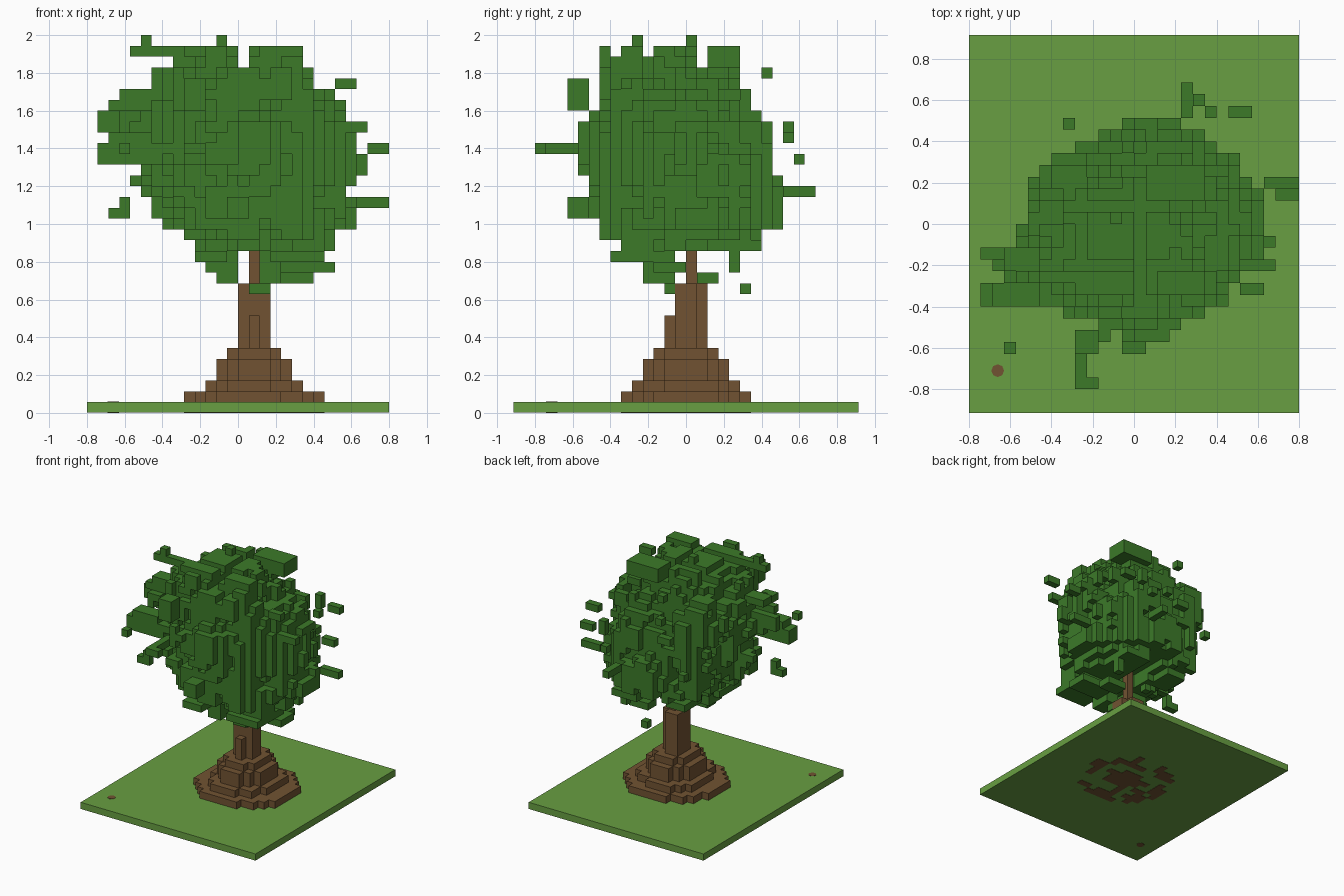
import bpy
import bmesh
import random
from mathutils import Vector, noise

random.seed(7)
V = 2 / 35                      # edge of one block
NX, NY = 28, 32                 # ground size in blocks

cube = bpy.data.objects.get("Cube")
if cube:
    bpy.data.objects.remove(cube, do_unlink=True)


def material(name, rgb):
    m = bpy.data.materials.new(name)
    m.use_nodes = True
    m.diffuse_color = (*rgb, 1)
    m.node_tree.nodes["Principled BSDF"].inputs["Base Color"].default_value = (*rgb, 1)
    return m


grass = material("grass green", (0.138, 0.345, 0.054))
leaf = material("leaf green", (0.045, 0.195, 0.022))
bark = material("bark brown", (0.165, 0.086, 0.032))


def finish(name, bm, mat):
    mesh = bpy.data.meshes.new(name)
    bm.to_mesh(mesh)
    bm.free()
    mesh.materials.append(mat)
    obj = bpy.data.objects.new(name, mesh)
    bpy.context.collection.objects.link(obj)
    return obj


def box(i, j, k, ni=1, nj=1, nk=1):
    return {(a, b, c) for a in range(i, i + ni)
            for b in range(j, j + nj) for c in range(k, k + nk)}


def block_object(name, cells, mat):
    """Skin a set of grid cells with only its outer faces."""
    bm = bmesh.new()
    corners = {}

    def corner(p):
        if p not in corners:
            corners[p] = bm.verts.new(((p[0] - NX / 2) * V, (p[1] - NY / 2) * V, p[2] * V))
        return corners[p]

    for cell in sorted(cells):
        for axis in range(3):
            for side in (0, 1):
                near = list(cell)
                near[axis] += 2 * side - 1
                if tuple(near) in cells:
                    continue
                u, w = (axis + 1) % 3, (axis + 2) % 3
                loop = []
                for du, dw in ((0, 0), (1, 0), (1, 1), (0, 1)):
                    p = list(cell)
                    p[axis] += side
                    p[u] += du
                    p[w] += dw
                    loop.append(corner(tuple(p)))
                bm.faces.new(loop if side else loop[::-1])
    return finish(name, bm, mat)


def slab(name, size, centre, mat):
    bm = bmesh.new()
    bmesh.ops.create_cube(bm, size=1)
    bmesh.ops.scale(bm, vec=size, verts=bm.verts)
    bmesh.ops.translate(bm, vec=centre, verts=bm.verts)
    return finish(name, bm, mat)


def oval(x0, x1, y0, y1, k, limit=lambda i, j, k: 1.0):
    """Cells of one layer inside an ellipse given by inclusive cell limits."""
    cx, cy = (x0 + x1) / 2, (y0 + y1) / 2
    rx, ry = (x1 - x0 + 1) / 2, (y1 - y0 + 1) / 2
    return {(i, j, k) for i in range(NX) for j in range(NY)
            if (((i - cx) / rx) ** 2 + ((j - cy) / ry) ** 2) ** 0.5 < limit(i, j, k)}


# Ground plate
slab("ground", (NX * V, NY * V, V - 0.002), (0, 0, V / 2 + 0.001), grass)

# Trunk with stepped flare and a thinning top
trunk = set()
for k, (rx0, rx1, ry) in enumerate([(9, 21, 6), (11, 19, 5), (12, 18, 4),
                                    (12, 18, 4), (13, 17, 3)], start=1):
    trunk |= oval(rx0, rx1, 16 - ry, 15 + ry, k,
                  lambda i, j, k: 1.02 + 0.06 * noise.noise(Vector((i, j, k)) * 0.6))
trunk |= box(14, 15, 1, 3, 2, 11) | box(14, 17, 1, 2, 1, 11) | box(15, 14, 1, 1, 1, 8)
trunk |= box(15, 16, 12, 1, 1, 7) | box(15, 15, 16)
block_object("trunk", trunk, bark)

# Roots showing flush under the plate: a core and a broken ring
roots = oval(13, 17, 14, 17, 0)
ring = oval(9, 21, 10, 21, 0) - oval(11, 19, 12, 19, 0)
roots |= {c for c in ring if noise.noise(Vector(c) * 0.37) > -0.12}
roots |= {c for c in oval(11, 19, 12, 19, 0) if noise.noise(Vector(c) * 0.61) > 0.22}
block_object("roots", roots, bark)

# Small peg set into the ground corner
bm = bmesh.new()
bmesh.ops.create_cone(bm, cap_ends=True, segments=8, radius1=0.031, radius2=0.031, depth=V + 0.002)
bmesh.ops.translate(bm, vec=(-0.66, -0.71, V / 2 + 0.001), verts=bm.verts)
finish("ground_peg", bm, bark)

# Crown body: layer limits blended between a few heights, with a rough rim
PROFILE = [(15, 10, 23, 8, 23), (18, 7, 24, 7, 24), (20, 6, 23, 6, 24),
           (22, 6, 25, 6, 23), (26, 3, 24, 6, 23), (28, 4, 22, 7, 21),
           (30, 6, 20, 8, 20), (33, 7, 19, 8, 20)]
THINNED = {15: 0.25, 16: 0.1, 31: 0.04, 32: 0.14, 33: 0.4}


def rough(i, j, k):
    p = Vector((i, j, k * 0.7)) + Vector((3.3, 1.7, 5.1))
    n = 0.3 * noise.noise(p * 0.31) + 0.2 * noise.noise(p * 0.57)
    return 0.93 + n - THINNED.get(k, 0)


def in_plan(i, j):
    """Leaning diamond-like outline of the crown seen from above."""
    x = abs(i - 13 - 0.2 * (j - 14.5)) / 12.3
    y = abs(j - 14.5) / 10.3
    return x ** 1.5 + y ** 1.5 < 1


crown = set()
limits = {}
for low, high in zip(PROFILE, PROFILE[1:]):
    for k in range(low[0], high[0] + 1):
        t = (k - low[0]) / (high[0] - low[0])
        limits[k] = [a + (b - a) * t for a, b in zip(low[1:], high[1:])]
for k, lim in limits.items():
    crown |= {c for c in oval(*lim, k, rough) if in_plan(c[0], c[1])}

# Small leaf clumps breaking up the surface
rim = sorted(c for c in crown if any((c[0] + a, c[1] + b, c[2]) not in crown
                                     for a, b in ((1, 0), (-1, 0), (0, 1), (0, -1))))
for i, j, k in random.sample(rim, 230):
    clump = box(i + random.randint(-1, 1), j + random.randint(-1, 1), k,
                random.randint(1, 2), random.randint(1, 2), random.randint(1, 3))
    crown |= {c for c in clump if c[2] in limits and in_plan(c[0], c[1])
              and limits[c[2]][0] - 0.6 <= c[0] <= limits[c[2]][1] + 0.6
              and limits[c[2]][2] - 0.6 <= c[1] <= limits[c[2]][3] + 0.6}

# Side branches, hanging tufts and loose leaves
TOP = [(4, 11, 33, 6), (5, 11, 34), (12, 16, 34), (9, 10, 33, 5, 2), (10, 13, 33, 3, 4),
       (15, 18, 32, 5, 3, 2), (16, 10, 32, 4, 2, 2), (12, 23, 31)]
SIDES = [(1, 9, 23, 6, 2, 2), (2, 9, 25, 4, 2), (1, 13, 26, 4, 1, 2), (2, 12, 28, 4),
         (3, 12, 29, 5, 2), (9, 2, 24, 1, 5), (10, 2, 24), (3, 5, 24), (26, 18, 24, 2),
         (25, 19, 19, 3), (23, 10, 30, 2), (9, 5, 28, 2, 2, 3), (2, 10, 18, 2),
         (3, 10, 19), (4, 14, 21, 4), (23, 14, 22, 3, 1, 2), (23, 12, 26, 3),
         (18, 25, 20, 1, 3), (19, 26, 23), (22, 25, 25, 2), (20, 25, 25, 1, 1, 2),
         (8, 24, 21), (13, 5, 18, 2, 2, 2), (14, 23, 18, 4, 2, 3)]
LOW = [(10, 9, 14, 3, 5), (11, 12, 13, 3, 3, 2), (12, 12, 12, 2, 2), (15, 14, 11, 2),
       (16, 12, 12, 2, 3, 3), (17, 9, 14, 5, 6), (18, 13, 13, 5, 3), (18, 17, 12, 3, 2),
       (20, 20, 13, 1, 1, 2), (16, 21, 11), (17, 18, 15, 4, 5), (10, 18, 15, 3, 4)]
for part in TOP + SIDES + LOW:
    crown |= box(*part)

# Open grooves across the top and a hollow behind the upper trunk
crown -= box(14, 0, 32, 1, NY, 2) | box(0, 17, 32, NX, 1, 2) | box(0, 12, 33, NX)
crown -= box(14, 16, 15, 3, 9, 2)
block_object("leaf_crown", crown - trunk, leaf)
